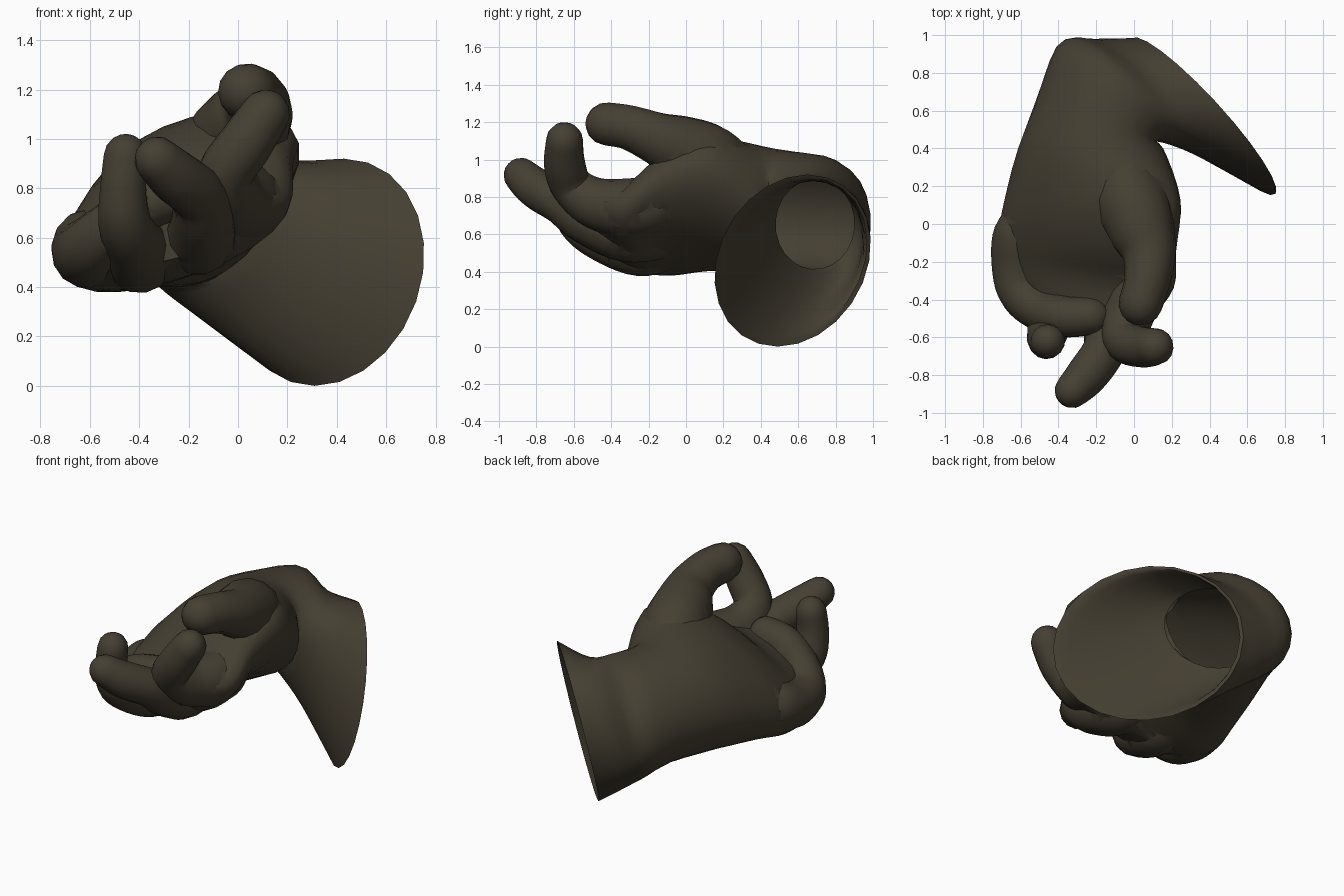
import bpy, bmesh, math
from mathutils import Vector as V

if "Cube" in bpy.data.objects:
    bpy.data.objects.remove(bpy.data.objects["Cube"])

leather = bpy.data.materials.new("dark_olive_leather")
leather.diffuse_color = (0.06, 0.05, 0.032, 1)
leather.use_nodes = True
leather.node_tree.nodes["Principled BSDF"].inputs["Base Color"].default_value = leather.diffuse_color


def catmull(rows, steps):
    """Smoothly interpolate a list of equal-length number tuples."""
    out = []
    n = len(rows)
    for i in range(n - 1):
        p0, p1, p2, p3 = rows[max(i - 1, 0)], rows[i], rows[i + 1], rows[min(i + 2, n - 1)]
        for s in range(steps):
            t = s / steps
            out.append([0.5 * (2 * b + (c - a) * t + (2 * a - 5 * b + 4 * c - d) * t * t
                               + (3 * b - a - 3 * c + d) * t ** 3)
                        for a, b, c, d in zip(p0, p1, p2, p3)])
    out.append(list(rows[-1]))
    return out


def shade(ob):
    bpy.ops.object.select_all(action='DESELECT')
    ob.select_set(True)
    bpy.context.view_layer.objects.active = ob
    bpy.ops.object.shade_smooth_by_angle(angle=math.radians(40))


def loft(name, rings, capped):
    bm = bmesh.new()
    loops = [[bm.verts.new(p) for p in ring] for ring in rings]
    k = len(loops[0])
    for a, b in zip(loops, loops[1:]):
        for i in range(k):
            j = (i + 1) % k
            bm.faces.new((a[i], a[j], b[j], b[i]))
    if capped:
        bm.faces.new(loops[0][::-1])
        bm.faces.new(loops[-1])
    bmesh.ops.recalc_face_normals(bm, faces=bm.faces)
    me = bpy.data.meshes.new(name)
    bm.to_mesh(me)
    bm.free()
    me.materials.append(leather)
    ob = bpy.data.objects.new(name, me)
    bpy.context.collection.objects.link(ob)
    shade(ob)
    return ob


def ellipse_rings(sections, steps, sides):
    """Each section: centre, half axis u, half axis v (9 numbers)."""
    rings = []
    angles = [2 * math.pi * i / sides for i in range(sides)]
    for r in catmull(sections, steps):
        c, u, v = V(r[0:3]), V(r[3:6]), V(r[6:9])
        rings.append([c + u * math.cos(a) + v * math.sin(a) for a in angles])
    return rings


def finger(name, path, sides=14):
    """Rounded tube through (x, y, z, radius) points with a domed tip."""
    pts = catmull(path, 5)
    centres = [V(p[:3]) for p in pts]
    radii = [p[3] for p in pts]
    d = (centres[-1] - centres[-2]).normalized()
    tip, r = centres[-1].copy(), radii[-1]
    for a in (25, 50, 70, 84):
        centres.append(tip + d * r * math.sin(math.radians(a)))
        radii.append(r * math.cos(math.radians(a)))
    rings, side = [], None
    for i, c in enumerate(centres):
        t = (centres[min(i + 1, len(centres) - 1)] - centres[max(i - 1, 0)]).normalized()
        side = t.orthogonal() if side is None else side - t * side.dot(t)
        side.normalize()
        up = t.cross(side)
        rings.append([c + (side * math.cos(2 * math.pi * k / sides)
                           + up * math.sin(2 * math.pi * k / sides)) * radii[i]
                      for k in range(sides)])
    return loft(name, rings, True)


# flared cuff, bent wrist and slanted palm in one skin
body = [
    (0.37, 0.57, 0.46, -0.38, 0.41, 0.0, 0.06, 0.08, 0.46),
    (0.08, 0.67, 0.57, -0.28, 0.31, 0.0, 0.10, 0.02, 0.35),
    (-0.13, 0.69, 0.70, -0.28, 0.25, -0.05, 0.05, 0.05, 0.32),
    (-0.21, 0.45, 0.735, -0.33, 0.06, -0.20, -0.16, 0.0, 0.27),
    (-0.22, 0.12, 0.76, -0.43, 0.0, -0.29, -0.19, 0.0, 0.21),
    (-0.25, -0.11, 0.70, -0.45, 0.03, -0.26, -0.15, 0.0, 0.19),
    (-0.25, -0.28, 0.63, -0.45, 0.06, -0.16, -0.10, 0.0, 0.17),
    (-0.24, -0.46, 0.65, -0.33, 0.04, -0.12, -0.06, 0.0, 0.11),
]
glove = loft("glove", ellipse_rings(body, 4, 24), True)

# thumb and fingers
digits = [
    finger("thumb", [(-0.12, 0.34, 0.88, 0.12), (-0.02, 0.14, 0.99, 0.19),
                     (0.04, -0.03, 1.06, 0.178), (0.08, -0.16, 1.115, 0.142),
                     (0.07, -0.30, 1.17, 0.122), (0.035, -0.42, 1.19, 0.117)]),
    finger("index_finger", [(-0.08, 0.05, 0.78, 0.08), (0.0, -0.12, 0.77, 0.15),
                            (0.03, -0.29, 0.74, 0.16), (-0.03, -0.48, 0.765, 0.14),
                            (-0.05, -0.61, 0.86, 0.115), (0.03, -0.65, 0.98, 0.11),
                            (0.11, -0.65, 1.10, 0.10)]),
    finger("middle_finger", [(-0.22, 0.0, 0.68, 0.08), (-0.20, -0.12, 0.62, 0.14),
                             (-0.16, -0.32, 0.60, 0.15), (-0.14, -0.54, 0.68, 0.13),
                             (-0.16, -0.67, 0.77, 0.115), (-0.25, -0.80, 0.845, 0.11),
                             (-0.325, -0.88, 0.915, 0.095)]),
    finger("ring_finger", [(-0.40, 0.0, 0.62, 0.08), (-0.40, -0.10, 0.56, 0.14),
                           (-0.40, -0.25, 0.52, 0.145), (-0.42, -0.45, 0.58, 0.125),
                           (-0.46, -0.58, 0.67, 0.108), (-0.465, -0.62, 0.80, 0.095),
                           (-0.455, -0.62, 0.93, 0.09)]),
    finger("little_finger", [(-0.55, 0.08, 0.62, 0.08), (-0.60, -0.04, 0.58, 0.14),
                             (-0.61, -0.20, 0.54, 0.145), (-0.60, -0.35, 0.56, 0.125),
                             (-0.51, -0.45, 0.64, 0.11), (-0.37, -0.49, 0.74, 0.11),
                             (-0.23, -0.49, 0.78, 0.10)]),
]

# fuse the digits into one skin
for d in digits:
    m = glove.modifiers.new("fuse", 'BOOLEAN')
    m.operation = 'UNION'
    m.solver = 'EXACT'
    m.object = d
    bpy.context.view_layer.objects.active = glove
    bpy.ops.object.modifier_apply(modifier=m.name)
    bpy.data.objects.remove(d)

# open the cuff mouth
mouth, facing = V((0.37, 0.57, 0.46)), V((0.73, 0.68, -0.21)).normalized()
bm = bmesh.new()
bm.from_mesh(glove.data)
lid = [f for f in bm.faces if f.normal.dot(facing) > 0.95
       and abs((f.calc_center_median() - mouth).dot(facing)) < 0.03]
bmesh.ops.delete(bm, geom=lid, context='FACES')
bm.to_mesh(glove.data)
bm.free()
shade(glove)

# inner cuff lining that narrows to the wrist hole
lining = [
    (0.37, 0.57, 0.46, -0.38, 0.41, 0.0, 0.06, 0.08, 0.46),
    (0.33, 0.58, 0.475, -0.34, 0.37, 0.0, 0.06, 0.08, 0.42),
    (0.09, 0.66, 0.575, -0.25, 0.28, 0.0, 0.08, 0.02, 0.31),
    (-0.03, 0.69, 0.655, -0.20, 0.21, -0.02, 0.05, 0.02, 0.24),
]
loft("cuff_lining", ellipse_rings(lining, 3, 24), False)
